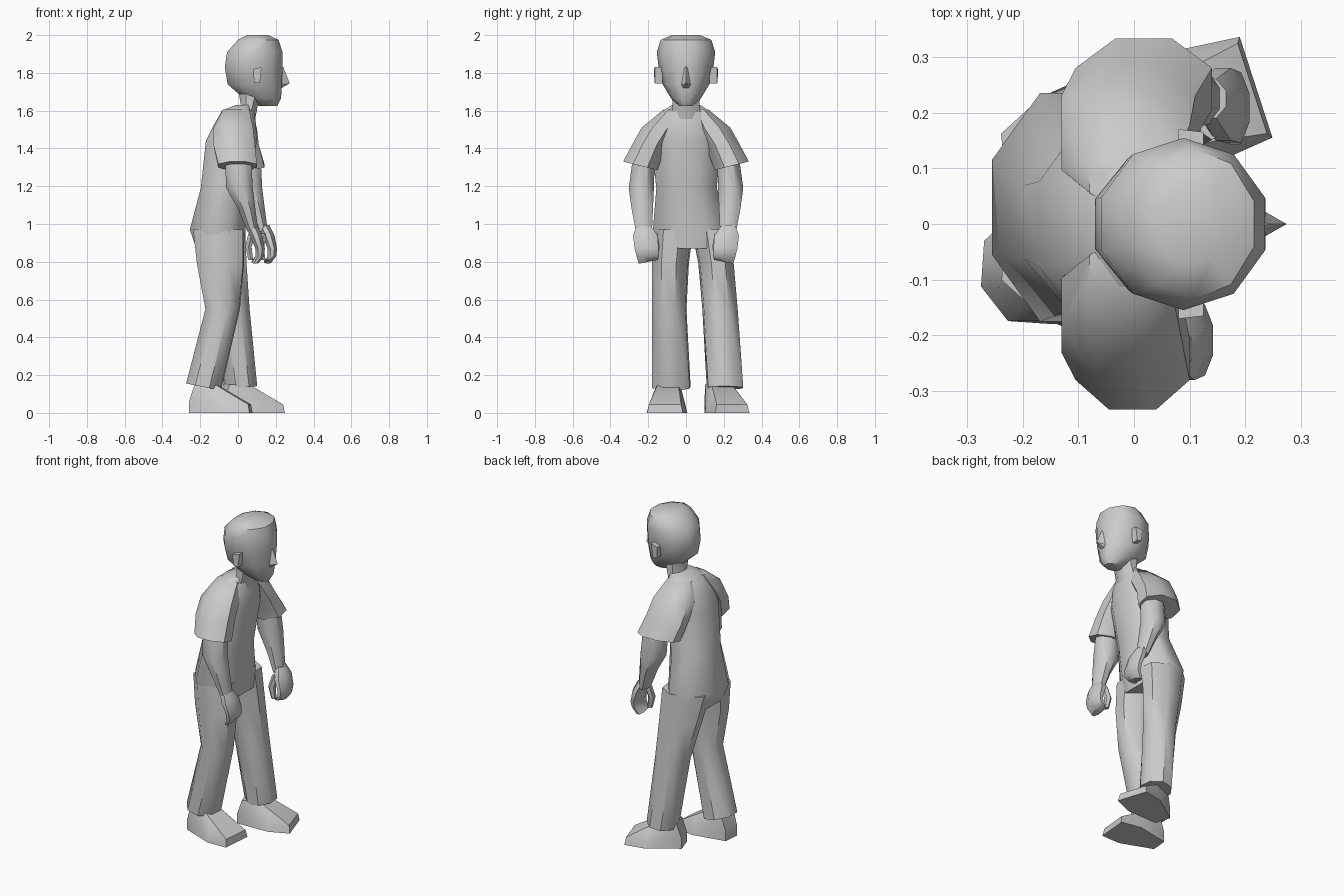
import bpy, bmesh
from math import cos, sin, pi, radians
from mathutils import Matrix, Vector


def finish(bm, name, angle=40):
    bmesh.ops.recalc_face_normals(bm, faces=bm.faces)
    me = bpy.data.meshes.new(name)
    bm.to_mesh(me)
    bm.free()
    me.polygons.foreach_set("use_smooth", [True] * len(me.polygons))
    me.set_sharp_from_angle(angle=radians(angle))
    ob = bpy.data.objects.new(name, me)
    bpy.context.collection.objects.link(ob)
    return ob


def loft(name, rings, n=8, rot=0, angle=45):
    """Stack of n-sided rings: (z, x0, x1, y0, y1, tilt_x, tilt_y)."""
    bm = bmesh.new()
    loops = []
    k = 1 / cos(pi / n)
    for z, x0, x1, y0, y1, *tilt in rings:
        tx, ty = tilt if tilt else (0, 0)
        loop = []
        for i in range(n):
            a = 2 * pi * (i + 0.5) / n
            c, s = cos(a) * k, sin(a) * k
            dx, dy = c * (x1 - x0) / 2, s * (y1 - y0) / 2
            r = radians(rot)
            dx, dy = dx * cos(r) - dy * sin(r), dx * sin(r) + dy * cos(r)
            loop.append(bm.verts.new(((x0 + x1) / 2 + dx, (y0 + y1) / 2 + dy,
                                      z + tx * dx + ty * dy)))
        loops.append(loop)
    for a, b in zip(loops, loops[1:]):
        for i in range(n):
            j = (i + 1) % n
            bm.faces.new((a[i], a[j], b[j], b[i]))
    bm.faces.new(loops[0])
    bm.faces.new(loops[-1])
    return finish(bm, name, angle)


def hull(name, points, matrix=Matrix(), angle=35):
    """Convex solid from half-section points (x, half_width, z)."""
    bm = bmesh.new()
    for x, w, z in points:
        for s in ((1, -1) if w else (1,)):
            bm.verts.new(matrix @ Vector((x, s * w, z)))
    res = bmesh.ops.convex_hull(bm, input=bm.verts)
    junk = set(res["geom_interior"]) | set(res["geom_unused"])
    junk = [v for v in junk if isinstance(v, bmesh.types.BMVert)]
    bmesh.ops.delete(bm, geom=junk, context='VERTS')
    return finish(bm, name, angle)


# Shirt body and hips, leaning forward
loft("torso", [
    (0.87, -0.22, 0.03, -0.15, 0.22),
    (0.97, -0.255, 0.04, -0.175, 0.235),
    (1.19, -0.197, 0.06, -0.157, 0.163),
    (1.44, -0.17, 0.10, -0.185, 0.185),
    (1.53, -0.125, 0.095, -0.175, 0.175),
    (1.60, -0.085, 0.085, -0.12, 0.12),
    (1.63, -0.01, 0.08, -0.075, 0.075)], angle=60)

# Neck and head
loft("neck", [
    (1.55, -0.02, 0.09, -0.08, 0.08),
    (1.63, 0.015, 0.105, -0.072, 0.072),
    (1.72, 0.0, 0.14, -0.075, 0.075)])
loft("head", [
    (1.625, 0.11, 0.208, -0.035, 0.035),
    (1.665, 0.03, 0.228, -0.075, 0.075),
    (1.74, -0.055, 0.232, -0.118, 0.118),
    (1.83, -0.07, 0.236, -0.138, 0.138),
    (1.91, -0.058, 0.235, -0.147, 0.147),
    (1.975, 0.0, 0.215, -0.128, 0.128),
    (2.0, 0.05, 0.16, -0.07, 0.07)], n=10)
hull("nose", [(0.225, 0.012, 1.84), (0.24, 0, 1.83), (0.274, 0, 1.745),
              (0.225, 0.028, 1.735), (0.23, 0.015, 1.72)])

for side, tag in ((-1, "right"), (1, "left")):
    far = side > 0

    def ys(inner, outer):
        return (inner, outer) if far else (-outer, -inner)

    # Ear
    hull(tag + "_ear", [(0.085, 0.022, 1.75), (0.115, 0.02, 1.745),
                        (0.08, 0.025, 1.82), (0.125, 0.02, 1.83)],
         Matrix.Translation((0, side * 0.145, 0)))

    # Short sleeve
    d = 0.02 if far else 0
    loft(tag + "_sleeve", [
        (1.605, -0.08, 0.06, *ys(0.03, 0.12)),
        (1.51, -0.13, 0.08 + d, *ys(0.04, 0.235)),
        (1.42, -0.13, 0.09 + d, *ys(0.10, 0.285)),
        (1.308, -0.105, 0.10 + 2 * d, *ys(0.152, 0.333), 0, side * 0.25)])

    # Bare arm, bending forward at the elbow
    d = 0.05 if far else 0
    loft(tag + "_arm", [
        (1.36, -0.07 + d, 0.07 + d, *ys(0.165, 0.28)),
        (1.19, -0.062 + d, 0.078 + d, *ys(0.17, 0.303)),
        (1.08, 0.0 + d, 0.092 + d, *ys(0.175, 0.288)),
        (0.96, 0.05 + d, 0.108 + d, *ys(0.18, 0.265))])

    # Curled hand and thumb
    d = 0.065 if far else 0
    loft(tag + "_hand", [
        (0.995, 0.04 + d, 0.10 + d, *ys(0.19, 0.26)),
        (0.94, 0.062 + d, 0.128 + d, *ys(0.15, 0.28)),
        (0.87, 0.092 + d, 0.142 + d, *ys(0.145, 0.272)),
        (0.83, 0.092 + d, 0.138 + d, *ys(0.143, 0.262)),
        (0.80, 0.072 + d, 0.112 + d, *ys(0.15, 0.25), 0, -side * 0.2)])
    loft(tag + "_thumb", [
        (0.95, 0.055 + d, 0.095 + d, *ys(0.155, 0.2)),
        (0.88, 0.038 + d, 0.072 + d, *ys(0.143, 0.185)),
        (0.81, 0.055 + d, 0.08 + d, *ys(0.15, 0.178))], n=6)

# Flared trouser legs in mid-step
loft("right_leg", [
    (0.97, -0.235, 0.03, -0.17, 0.035),
    (0.79, -0.215, 0.03, -0.177, 0.012),
    (0.55, -0.17, 0.008, -0.177, 0.0),
    (0.137, -0.272, -0.092, -0.177, 0.022, -0.2, 0)], rot=-4)
loft("left_leg", [
    (0.97, -0.235, 0.035, 0.035, 0.235),
    (0.79, -0.195, 0.042, 0.07, 0.248),
    (0.55, -0.13, 0.058, 0.09, 0.27),
    (0.133, -0.068, 0.098, 0.113, 0.3, 0.1, 0)], rot=6)

# Shoes with flat soles, toes turned out
shoe = [(0.325, 0.095, 0), (0.318, 0.085, 0.045), (0.2, 0.108, 0),
        (0.19, 0.07, 0.115), (0, 0.05, 0), (0, 0.05, 0.06),
        (0.03, 0.055, 0.15), (0.14, 0.055, 0.15)]
for name, x, y, turn in (("right_shoe", -0.255, -0.083, -5),
                         ("left_shoe", -0.09, 0.145, 18)):
    hull(name, shoe, Matrix.Translation((x, y, 0)) @
         Matrix.Rotation(radians(turn), 4, 'Z'))
